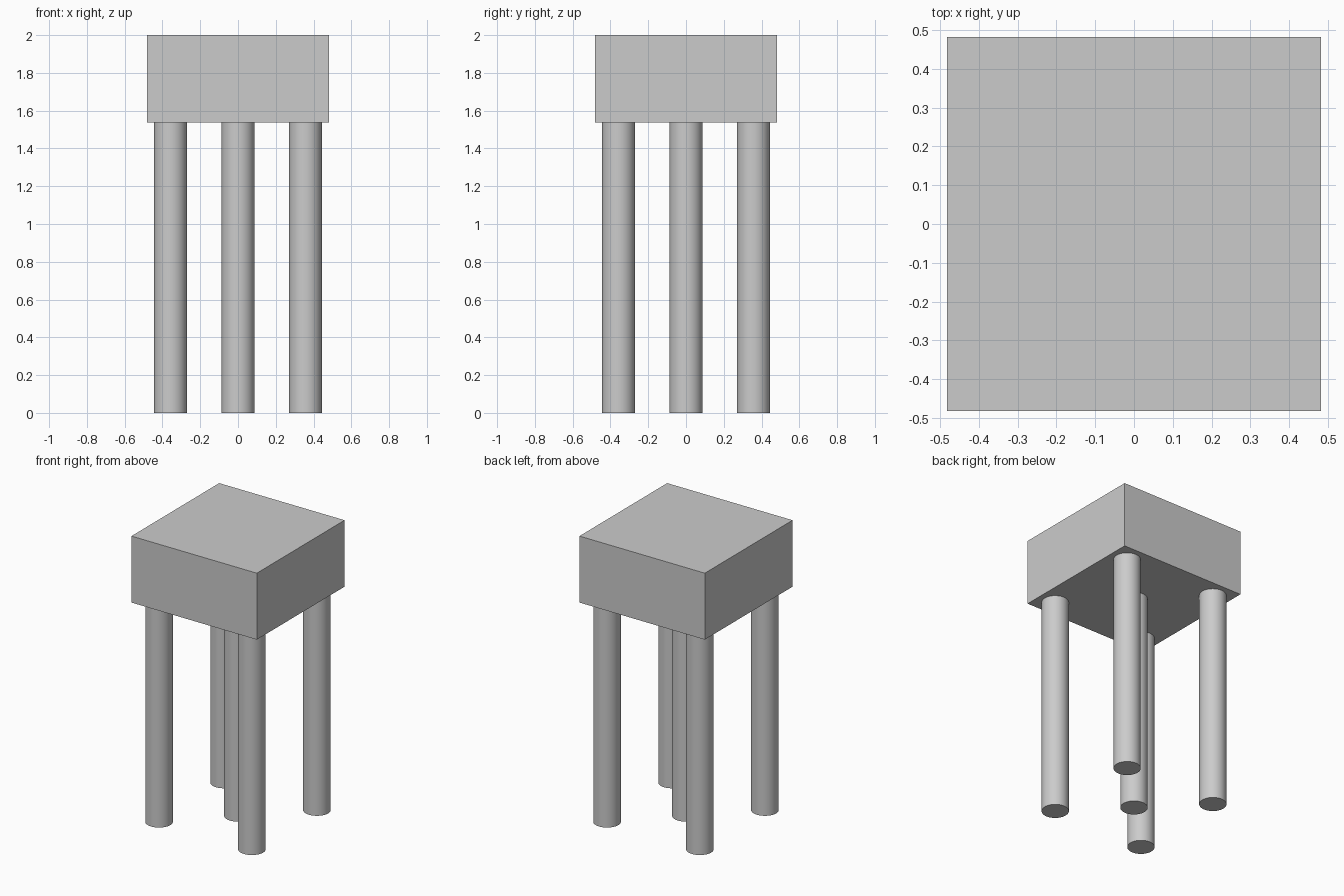
import bpy
import math

cube = bpy.data.objects.get("Cube")
if cube:
    bpy.data.objects.remove(cube, do_unlink=True)

HALF = 0.482        # half width of the block
UNDERSIDE = 1.538   # leg height, where the block begins
TOP = 2.0
LEG_RADIUS = 0.087
LEG_OFFSET = 0.357

# Single grey material
grey = bpy.data.materials.new("light_grey")
grey.use_nodes = True
colour = (0.6, 0.6, 0.6, 1)
grey.diffuse_color = colour
grey.node_tree.nodes["Principled BSDF"].inputs["Base Color"].default_value = colour

# Square block on top
bpy.ops.mesh.primitive_cube_add(size=1, location=(0, 0, (UNDERSIDE + TOP) / 2))
block = bpy.context.object
block.name = "top_block"
block.scale = (2 * HALF, 2 * HALF, TOP - UNDERSIDE)
bpy.ops.object.transform_apply(location=False, rotation=False, scale=True)
block.data.materials.append(grey)


# Round leg from the floor to the underside of the block
def add_leg(name, x, y):
    bpy.ops.mesh.primitive_cylinder_add(
        vertices=64, radius=LEG_RADIUS, depth=UNDERSIDE,
        location=(x, y, UNDERSIDE / 2))
    leg = bpy.context.object
    leg.name = name
    leg.data.materials.append(grey)
    bpy.ops.object.shade_smooth_by_angle(angle=math.radians(30))


# Four corner legs and one in the centre
for depth_name, sy in (("front", -1), ("back", 1)):
    for side_name, sx in (("right", -1), ("left", 1)):
        add_leg(f"{depth_name}_{side_name}_leg", sx * LEG_OFFSET, sy * LEG_OFFSET)
add_leg("centre_leg", 0, 0)
